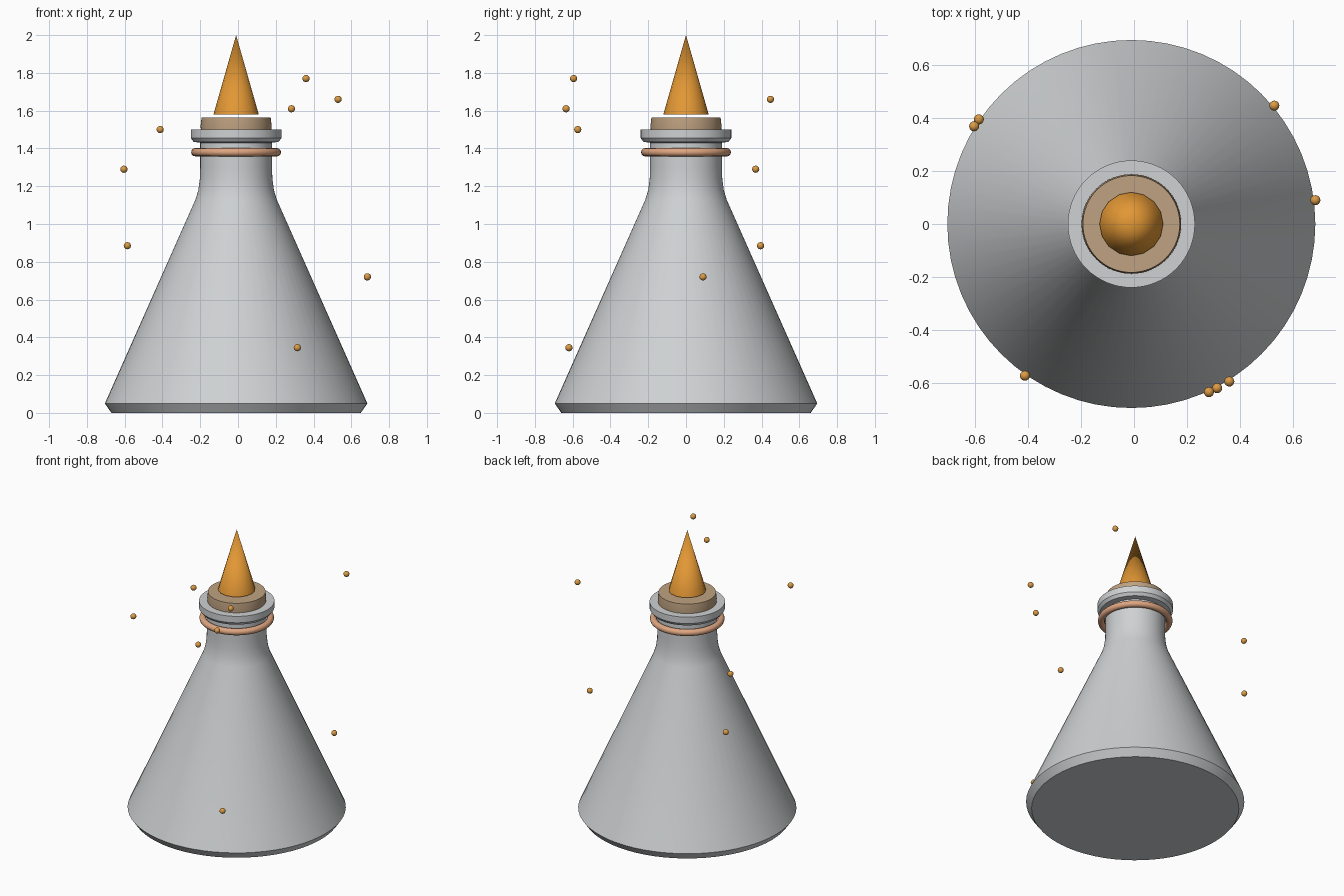
import bpy
import math

if "Cube" in bpy.data.objects:
    bpy.data.objects.remove(bpy.data.objects["Cube"], do_unlink=True)

AXIS_X = -0.01


def material(name, rgb):
    m = bpy.data.materials.new(name)
    m.use_nodes = True
    m.diffuse_color = (*rgb, 1)
    m.node_tree.nodes["Principled BSDF"].inputs["Base Color"].default_value = (*rgb, 1)
    return m


glass = material("pale grey glass", (0.62, 0.64, 0.65))
cork = material("tan cork", (0.52, 0.36, 0.22))
flame_orange = material("flame orange", (0.76, 0.31, 0.035))
copper = material("copper cord", (0.74, 0.38, 0.22))
ember_gold = material("ember gold", (0.72, 0.33, 0.06))


def finish(obj, name, mat, angle=30):
    obj.name = name
    obj.data.materials.append(mat)
    bpy.ops.object.select_all(action="DESELECT")
    obj.select_set(True)
    bpy.context.view_layer.objects.active = obj
    bpy.ops.object.shade_smooth_by_angle(angle=math.radians(angle))
    return obj


def lathe(name, profile, mat, sides=64):
    """Spin (radius, height) points into a closed solid with flat caps."""
    verts, faces = [], []
    for r, z in profile:
        for i in range(sides):
            a = math.tau * i / sides
            verts.append((r * math.cos(a), r * math.sin(a), z))
    for k in range(len(profile) - 1):
        for i in range(sides):
            j = (i + 1) % sides
            low, high = k * sides, (k + 1) * sides
            faces.append((low + i, low + j, high + j, high + i))
    faces.append(tuple(reversed(range(sides))))
    faces.append(tuple(range(len(verts) - sides, len(verts))))
    mesh = bpy.data.meshes.new(name)
    mesh.from_pydata(verts, [], faces)
    obj = bpy.data.objects.new(name, mesh)
    obj.location.x = AXIS_X
    bpy.context.collection.objects.link(obj)
    return finish(obj, name, mat)


# Conical flask with chamfered foot, soft shoulder and straight neck
lathe("flask_body", [(0.66, 0), (0.695, 0.05), (0.215, 1.13), (0.2, 1.18),
                     (0.192, 1.24), (0.19, 1.3), (0.19, 1.46)], glass)

# Flared lip and stopper
lathe("flask_lip", [(0.19, 1.43), (0.225, 1.435), (0.24, 1.455), (0.24, 1.5)], glass)
lathe("cork_stopper", [(0.185, 1.48), (0.188, 1.52), (0.183, 1.565)], cork)

# Cord around the neck
bpy.ops.mesh.primitive_torus_add(major_segments=48, minor_segments=12, major_radius=0.216,
                                 minor_radius=0.022, location=(AXIS_X, 0, 1.38))
finish(bpy.context.object, "neck_cord", copper, 60)

# Pointed flame above the stopper
bpy.ops.mesh.primitive_cone_add(vertices=16, radius1=0.12, depth=0.42,
                                location=(AXIS_X, 0, 1.79))
finish(bpy.context.object, "flame", flame_orange, 40)

# Embers floating around the flask
embers = [(0.36, -0.595, 1.77), (0.53, 0.447, 1.66), (0.283, -0.635, 1.61),
          (-0.412, -0.573, 1.5), (-0.604, 0.369, 1.29), (-0.586, 0.395, 0.885),
          (0.685, 0.09, 0.72), (0.314, -0.62, 0.345)]
for n, place in enumerate(embers, 1):
    bpy.ops.mesh.primitive_uv_sphere_add(segments=16, ring_count=10, radius=0.019, location=place)
    finish(bpy.context.object, f"ember_{n}", ember_gold, 60)
